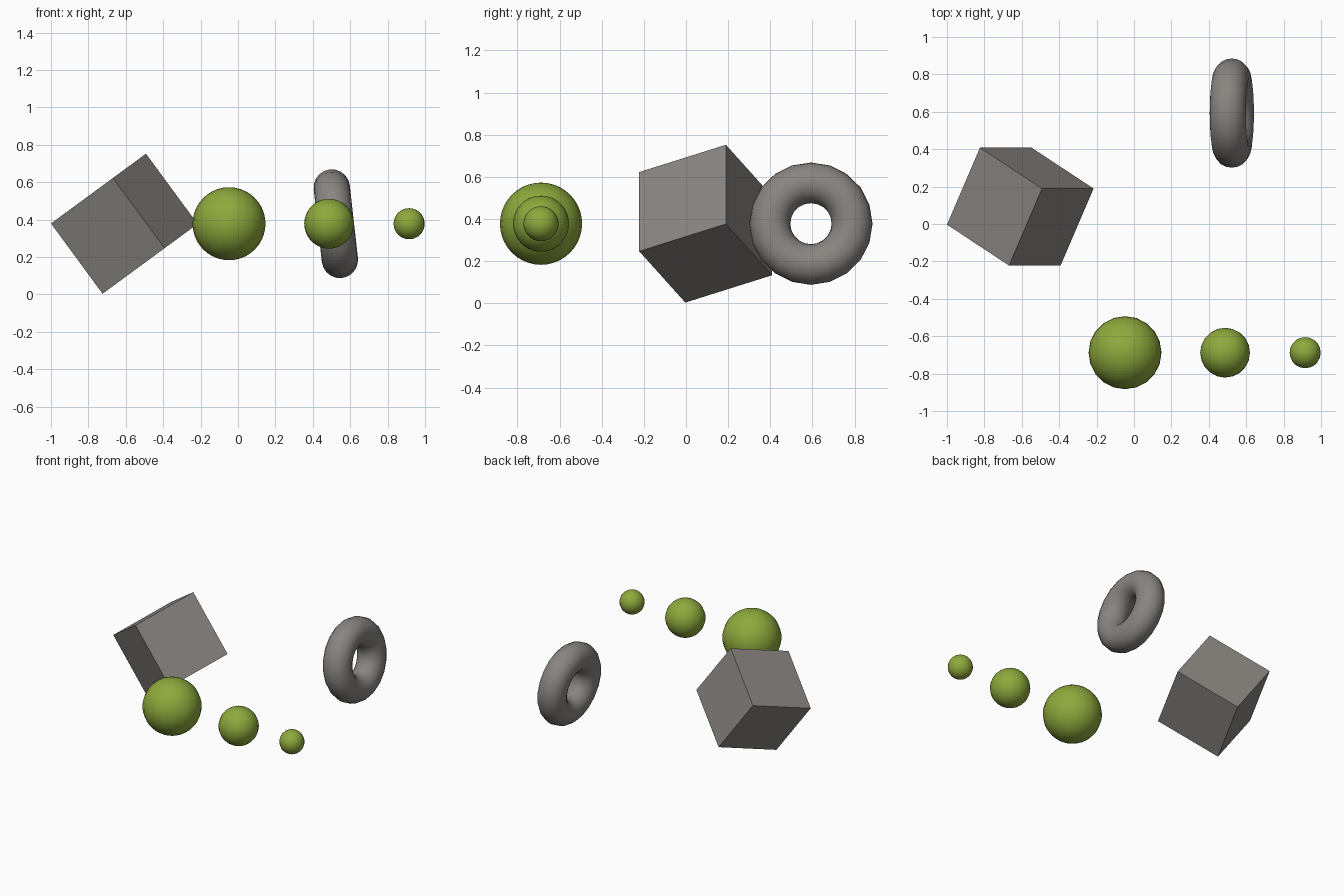
import bpy
from math import radians
from mathutils import Matrix

cube = bpy.data.objects.get("Cube")
if cube:
    bpy.data.objects.remove(cube, do_unlink=True)


def make_material(name, rgb):
    mat = bpy.data.materials.new(name)
    mat.use_nodes = True
    color = (*rgb, 1)
    mat.diffuse_color = color
    mat.node_tree.nodes["Principled BSDF"].inputs["Base Color"].default_value = color
    return mat


def finish(name, mat, smooth=True):
    obj = bpy.context.object
    obj.name = name
    obj.data.materials.append(mat)
    if smooth:
        bpy.ops.object.shade_smooth()
    return obj


grey = make_material("warm grey", (0.25, 0.235, 0.22))
green = make_material("leaf green", (0.27, 0.40, 0.045))
MID = 0.378  # shared height of all centres

# Tumbled block, turned about its own axis and then tipped sideways
bpy.ops.mesh.primitive_cube_add(size=0.466)
block = finish("tilted_block", grey, smooth=False)
tip = Matrix.Rotation(radians(-36.3), 4, "Y") @ Matrix.Rotation(radians(-28), 4, "Z")
block.matrix_world = Matrix.Translation((-0.608, 0.093, MID)) @ tip

# Ring standing on edge, leaning slightly
bpy.ops.mesh.primitive_torus_add(
    major_radius=0.195, minor_radius=0.097, major_segments=20, minor_segments=20,
    location=(0.523, 0.593, MID), rotation=(0, radians(90 - 6.4), 0))
finish("leaning_ring", grey)

# Row of balls shrinking to one side
for name, x, radius in (("large_ball", -0.048, 0.195),
                        ("medium_ball", 0.487, 0.133),
                        ("small_ball", 0.915, 0.083)):
    bpy.ops.mesh.primitive_uv_sphere_add(
        segments=20, ring_count=20, radius=radius, location=(x, -0.688, MID))
    finish(name, green)
